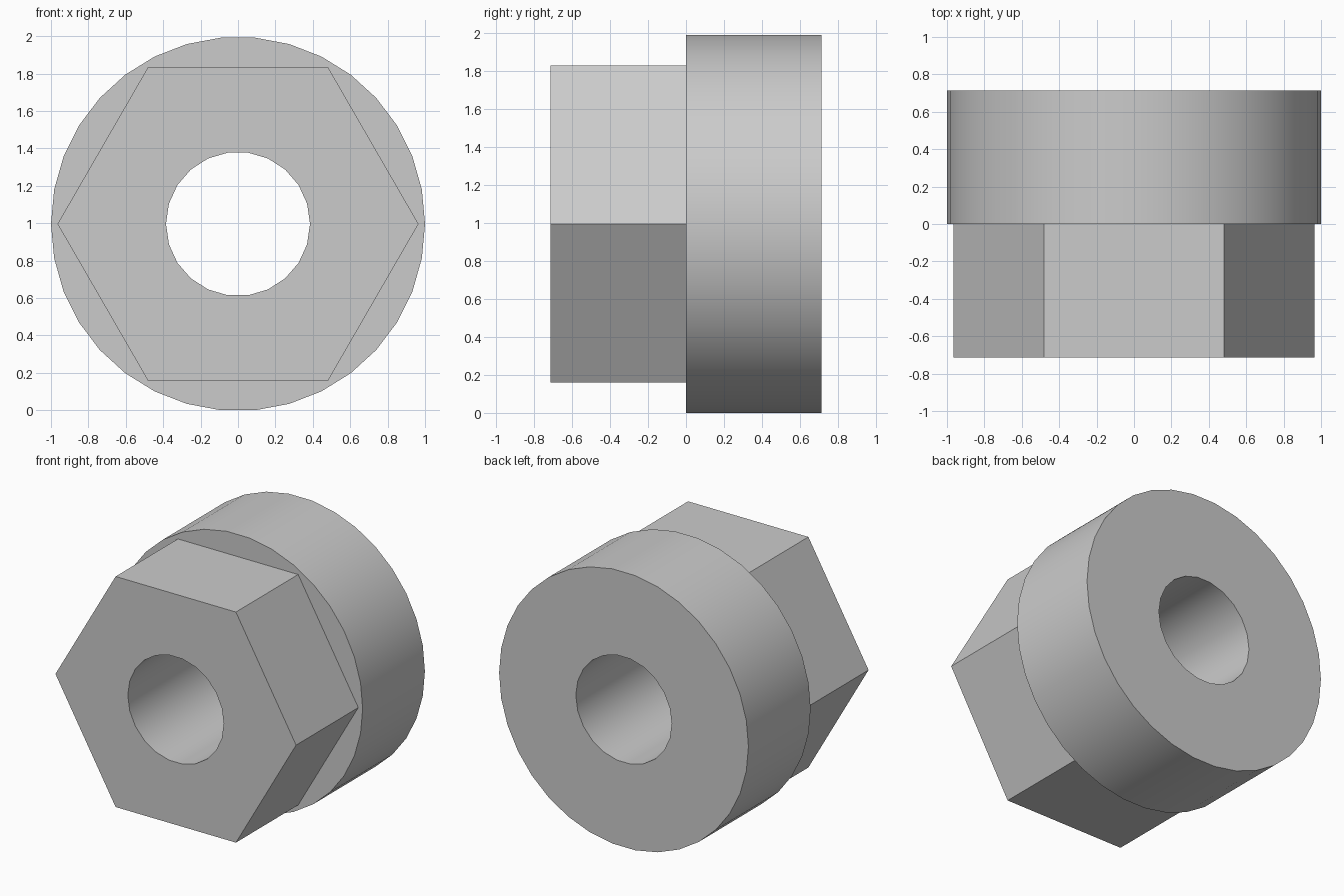
import bpy
import bmesh
import math

cube = bpy.data.objects.get("Cube")
if cube:
    bpy.data.objects.remove(cube, do_unlink=True)

HALF_DEPTH = 0.713
FLANGE_SIDES = 34
CENTRE_Z = math.cos(math.pi / FLANGE_SIDES)

# Plain grey metal
grey = bpy.data.materials.new("grey_metal")
grey.use_nodes = True
colour = (0.6, 0.6, 0.6, 1.0)
grey.diffuse_color = colour
grey.node_tree.nodes["Principled BSDF"].inputs["Base Color"].default_value = colour

bm = bmesh.new()


def ring(sides, radius, y):
    """Closed loop of edges around the y axis."""
    verts = []
    for i in range(sides):
        a = math.tau * i / sides
        verts.append(bm.verts.new((radius * math.cos(a), y, CENTRE_Z + radius * math.sin(a))))
    return [bm.edges.new((verts[i - 1], verts[i])) for i in range(sides)]


def wall(loop_a, loop_b):
    bmesh.ops.bridge_loops(bm, edges=loop_a + loop_b)


def flat_ring(outer, inner):
    bmesh.ops.triangle_fill(bm, use_beauty=True, use_dissolve=False, edges=outer + inner)


# Outlines of the hexagonal head, round flange and through bore
hex_front = ring(6, 0.965, -HALF_DEPTH)
hex_back = ring(6, 0.965, 0)
flange_front = ring(FLANGE_SIDES, 1.0, 0)
flange_back = ring(FLANGE_SIDES, 1.0, HALF_DEPTH)
bore_front = ring(22, 0.385, -HALF_DEPTH)
bore_back = ring(22, 0.385, HALF_DEPTH)

# Side walls
wall(hex_front, hex_back)
wall(flange_front, flange_back)
wall(bore_front, bore_back)

# End faces and the step between head and flange
flat_ring(hex_front, bore_front)
flat_ring(flange_front, hex_back)
flat_ring(flange_back, bore_back)
bmesh.ops.recalc_face_normals(bm, faces=bm.faces)

mesh = bpy.data.meshes.new("hex_bushing")
bm.to_mesh(mesh)
bm.free()
mesh.materials.append(grey)
bushing = bpy.data.objects.new("hex_bushing", mesh)
bpy.context.collection.objects.link(bushing)

# Smooth round walls, crisp edges
bpy.ops.object.select_all(action="DESELECT")
bushing.select_set(True)
bpy.context.view_layer.objects.active = bushing
bpy.ops.object.shade_smooth_by_angle(angle=math.radians(30))
